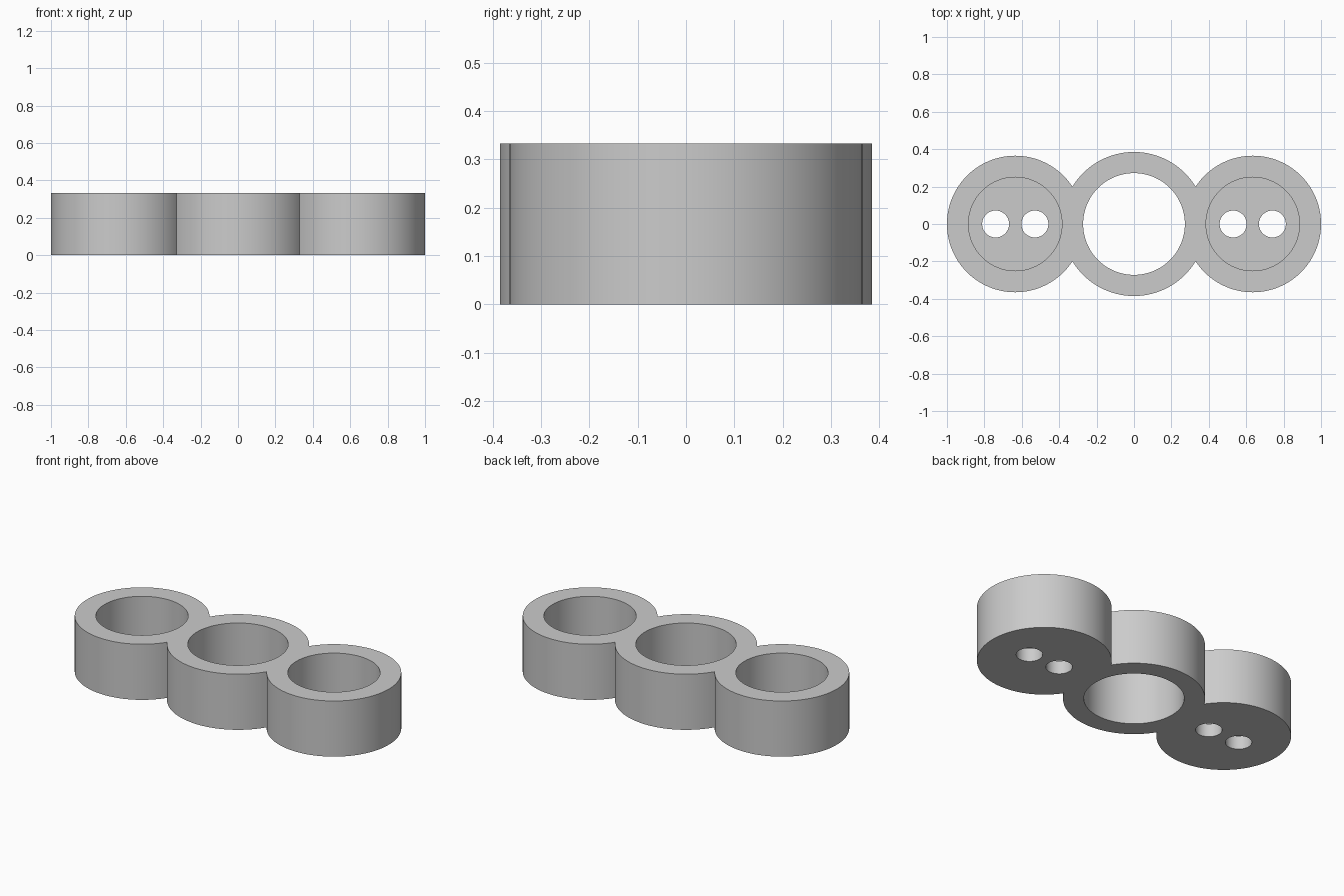
import bpy
import math

if "Cube" in bpy.data.objects:
    bpy.data.objects.remove(bpy.data.objects["Cube"], do_unlink=True)

HEIGHT = 0.333
FLOOR = 0.08
SIDE_X = 0.635

grey = bpy.data.materials.new("plain_grey")
grey.use_nodes = True
colour = (0.6, 0.6, 0.6, 1)
grey.diffuse_color = colour
grey.node_tree.nodes["Principled BSDF"].inputs["Base Color"].default_value = colour


def cylinder(name, x, radius, z0, z1, sides=128):
    bpy.ops.mesh.primitive_cylinder_add(
        vertices=sides, radius=radius, depth=z1 - z0, location=(x, 0, (z0 + z1) / 2))
    ob = bpy.context.object
    ob.name = name
    ob.data.materials.append(grey)
    return ob


def combine(target, tool, operation):
    """Boolean the tool into the target, then discard the tool."""
    mod = target.modifiers.new("combine", "BOOLEAN")
    mod.operation = operation
    mod.solver = "EXACT"
    mod.object = tool
    bpy.context.view_layer.objects.active = target
    bpy.ops.object.modifier_apply(modifier=mod.name)
    bpy.data.objects.remove(tool, do_unlink=True)


# Three overlapping discs form the body
body = cylinder("triple_ring_body", 0, 0.385, 0, HEIGHT)
for side in (-1, 1):
    combine(body, cylinder("side_disc", side * SIDE_X, 0.365, 0, HEIGHT), "UNION")

# Open centre bore
combine(body, cylinder("centre_bore", 0, 0.272, -0.1, HEIGHT + 0.1), "DIFFERENCE")

# Side cups, each with two holes through the floor
for side in (-1, 1):
    x = side * SIDE_X
    combine(body, cylinder("cup", x, 0.25, FLOOR, HEIGHT + 0.1), "DIFFERENCE")
    for offset in (-0.105, 0.105):
        combine(body, cylinder("floor_hole", x + offset, 0.072, -0.1, FLOOR + 0.05, 64),
                "DIFFERENCE")

# Smooth walls with sharp rims
bpy.ops.object.select_all(action="DESELECT")
body.select_set(True)
bpy.context.view_layer.objects.active = body
bpy.ops.object.shade_smooth_by_angle(angle=math.radians(30))
